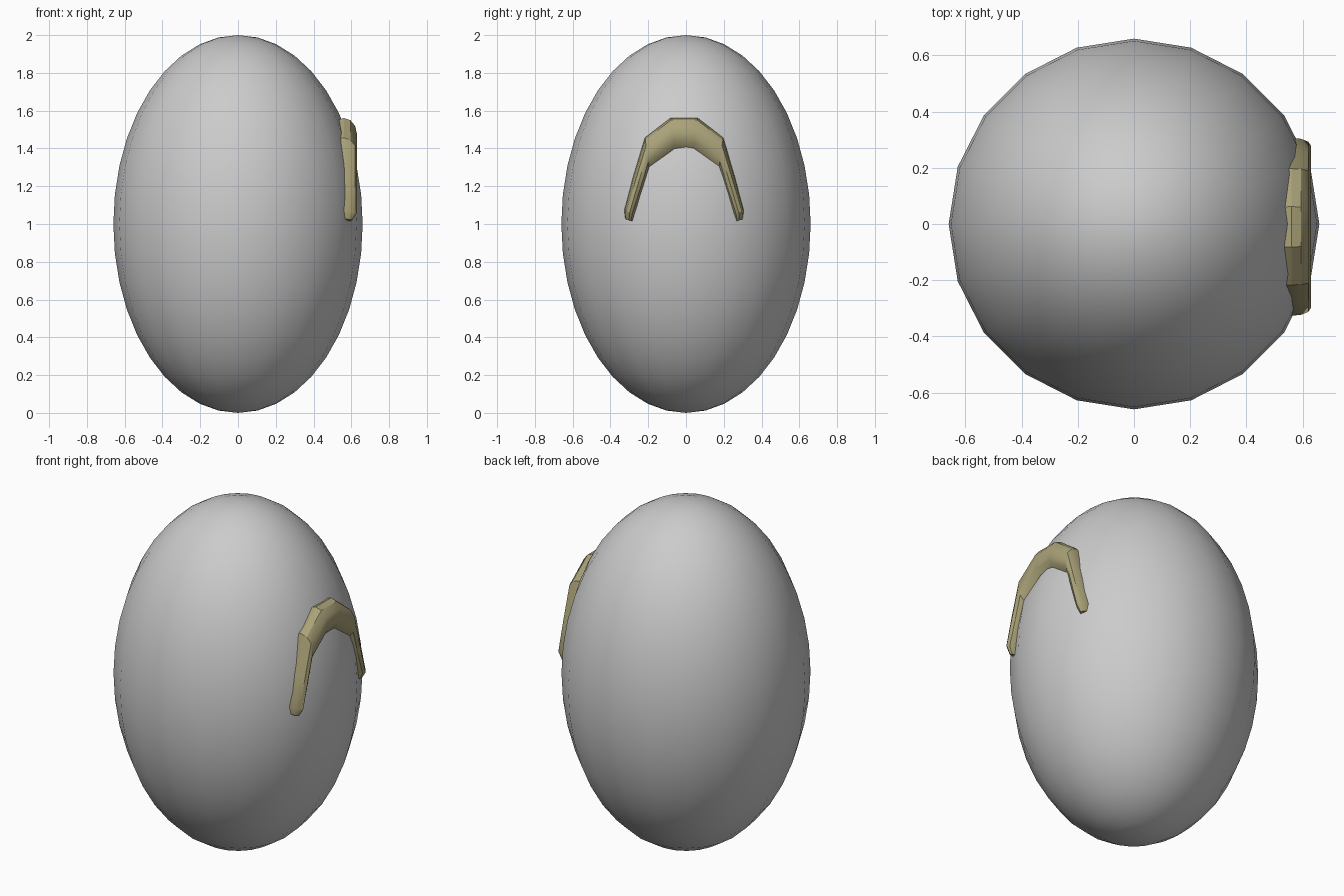
import bpy, bmesh, math
from mathutils import Vector

if "Cube" in bpy.data.objects:
    bpy.data.objects.remove(bpy.data.objects["Cube"])

# egg-shaped body
bpy.ops.mesh.primitive_uv_sphere_add(segments=20, ring_count=20, radius=1, location=(0, 0, 1))
body = bpy.context.object
body.name = "body"
body.scale = (0.66, 0.66, 1.0)
bpy.ops.object.transform_apply(location=True, rotation=False, scale=True)
bpy.ops.object.shade_smooth_by_angle(angle=math.radians(40))

# arched handle: (centre y, centre z, section half-size in y, in z, half-depth in x)
HALF = [(0.06, 1.475, 0.012, 0.086, 0.07),
        (0.195, 1.372, 0.012, 0.085, 0.07),
        (0.243, 1.215, 0.029, 0.03, 0.07),
        (0.289, 1.06, 0.028, 0.012, 0.07),
        (0.291, 1.02, 0.02, 0.006, 0.045)]
path = [(-y, z, -ny, nz, d) for y, z, ny, nz, d in reversed(HALF)] + HALF
SIDES, X0, Y0 = 12, 0.56, -0.01

bm = bmesh.new()
rings = []
for y, z, ny, nz, d in path:
    ring = []
    for i in range(SIDES):
        a = 2 * math.pi * i / SIDES
        c, s = math.cos(a), math.sin(a)
        ring.append(bm.verts.new(Vector((X0 + d * c, Y0 + y + ny * s, z + nz * s))))
    rings.append(ring)
for r0, r1 in zip(rings, rings[1:]):
    for i in range(SIDES):
        j = (i + 1) % SIDES
        bm.faces.new((r0[i], r0[j], r1[j], r1[i]))
bm.faces.new(rings[0])
bm.faces.new(rings[-1])
bmesh.ops.recalc_face_normals(bm, faces=bm.faces)
mesh = bpy.data.meshes.new("handle")
bm.to_mesh(mesh)
bm.free()
handle = bpy.data.objects.new("handle", mesh)
bpy.context.collection.objects.link(handle)

# olive handle colour
mat = bpy.data.materials.new("olive")
mat.diffuse_color = (0.40, 0.36, 0.19, 1)
mat.use_nodes = True
mat.node_tree.nodes["Principled BSDF"].inputs["Base Color"].default_value = mat.diffuse_color
mesh.materials.append(mat)

bpy.ops.object.select_all(action='DESELECT')
handle.select_set(True)
bpy.context.view_layer.objects.active = handle
bpy.ops.object.shade_smooth_by_angle(angle=math.radians(30))
